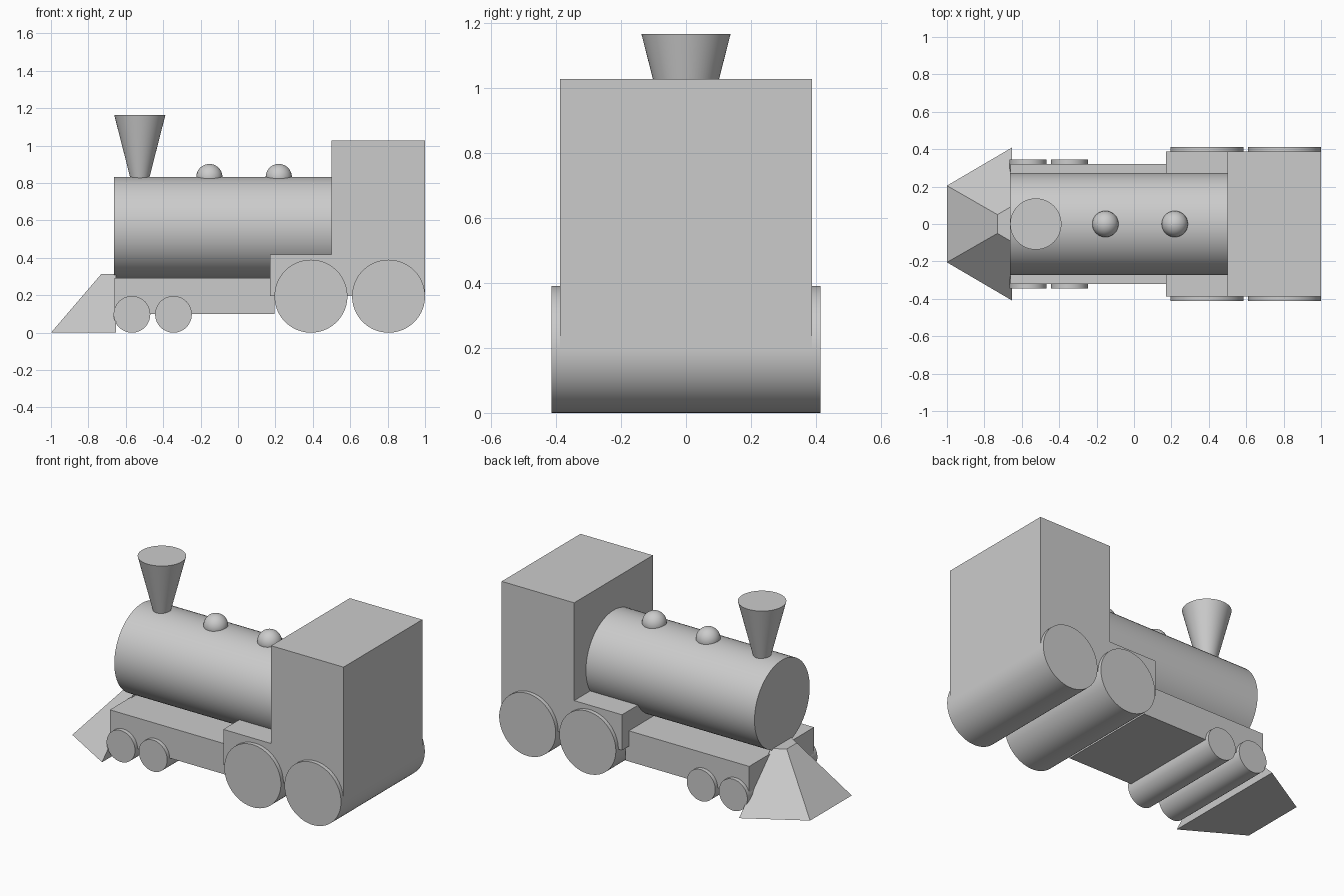
import bpy
import bmesh
import math
from mathutils import Matrix, Vector

cube = bpy.data.objects.get("Cube")
if cube:
    bpy.data.objects.remove(cube, do_unlink=True)

GREY = (0.6, 0.6, 0.6, 1)
grey = bpy.data.materials.new("plain grey")
grey.use_nodes = True
grey.diffuse_color = GREY
grey.node_tree.nodes["Principled BSDF"].inputs["Base Color"].default_value = GREY


def finish(name, bm, smooth=False):
    bmesh.ops.recalc_face_normals(bm, faces=bm.faces)
    mesh = bpy.data.meshes.new(name)
    bm.to_mesh(mesh)
    bm.free()
    mesh.materials.append(grey)
    obj = bpy.data.objects.new(name, mesh)
    bpy.context.collection.objects.link(obj)
    if smooth:
        bpy.ops.object.select_all(action="DESELECT")
        obj.select_set(True)
        bpy.context.view_layer.objects.active = obj
        bpy.ops.object.shade_smooth_by_angle(angle=math.radians(35))
    return obj


def box(name, x, half_width, z):
    """Box centred on y, spanning the given x and z ranges."""
    bm = bmesh.new()
    size = (x[1] - x[0], 2 * half_width, z[1] - z[0])
    centre = Vector(((x[0] + x[1]) / 2, 0, (z[0] + z[1]) / 2))
    bmesh.ops.create_cube(bm, size=1, matrix=Matrix.Translation(centre) @ Matrix.Diagonal((*size, 1)))
    return finish(name, bm)


def cone(name, start, end, r_start, r_end):
    """Capped round part running from start to end."""
    start, end = Vector(start), Vector(end)
    axis = end - start
    turn = axis.to_track_quat("Z", "Y").to_matrix().to_4x4()
    bm = bmesh.new()
    bmesh.ops.create_cone(bm, cap_ends=True, segments=72, radius1=r_start, radius2=r_end,
                          depth=axis.length, matrix=Matrix.Translation((start + end) / 2) @ turn)
    return finish(name, bm, True)


# Body
box("cab", (0.5, 1.0), 0.388, (0.195, 1.027))
box("cab_step", (0.17, 0.5), 0.388, (0.195, 0.417))
box("chassis", (-0.66, 0.195), 0.32, (0.1, 0.291))
cone("boiler", (-0.663, 0, 0.561), (0.5, 0, 0.561), 0.272, 0.272)
cone("chimney", (-0.525, 0, 0.82), (-0.525, 0, 1.165), 0.049, 0.137)

# Domes on the boiler
for name, x in (("front_dome", -0.153), ("rear_dome", 0.218)):
    bm = bmesh.new()
    bmesh.ops.create_uvsphere(bm, u_segments=48, v_segments=24, radius=0.07,
                              matrix=Matrix.Translation((x, 0, 0.832)))
    finish(name, bm, True)

# Wheels, each a full-width roller
for name, x, radius, half in (("front_small_wheels", -0.567, 0.098, 0.345),
                              ("rear_small_wheels", -0.345, 0.098, 0.345),
                              ("front_large_wheels", 0.39, 0.195, 0.413),
                              ("rear_large_wheels", 0.805, 0.195, 0.413)):
    cone(name, (x, -half, radius), (x, half, radius), radius, radius)

# Wedge-shaped track guard: half a tapered hexagon
bm = bmesh.new()
for x, y, z in ((-1, 0.205, 0), (-0.652, 0.409, 0), (-0.73, 0.05, 0.315), (-0.652, 0.096, 0.315)):
    for side in (-1, 1):
        bm.verts.new((x, y * side, z))
bmesh.ops.convex_hull(bm, input=bm.verts)
bmesh.ops.dissolve_limit(bm, angle_limit=0.03, verts=bm.verts, edges=bm.edges)
finish("track_guard", bm)
